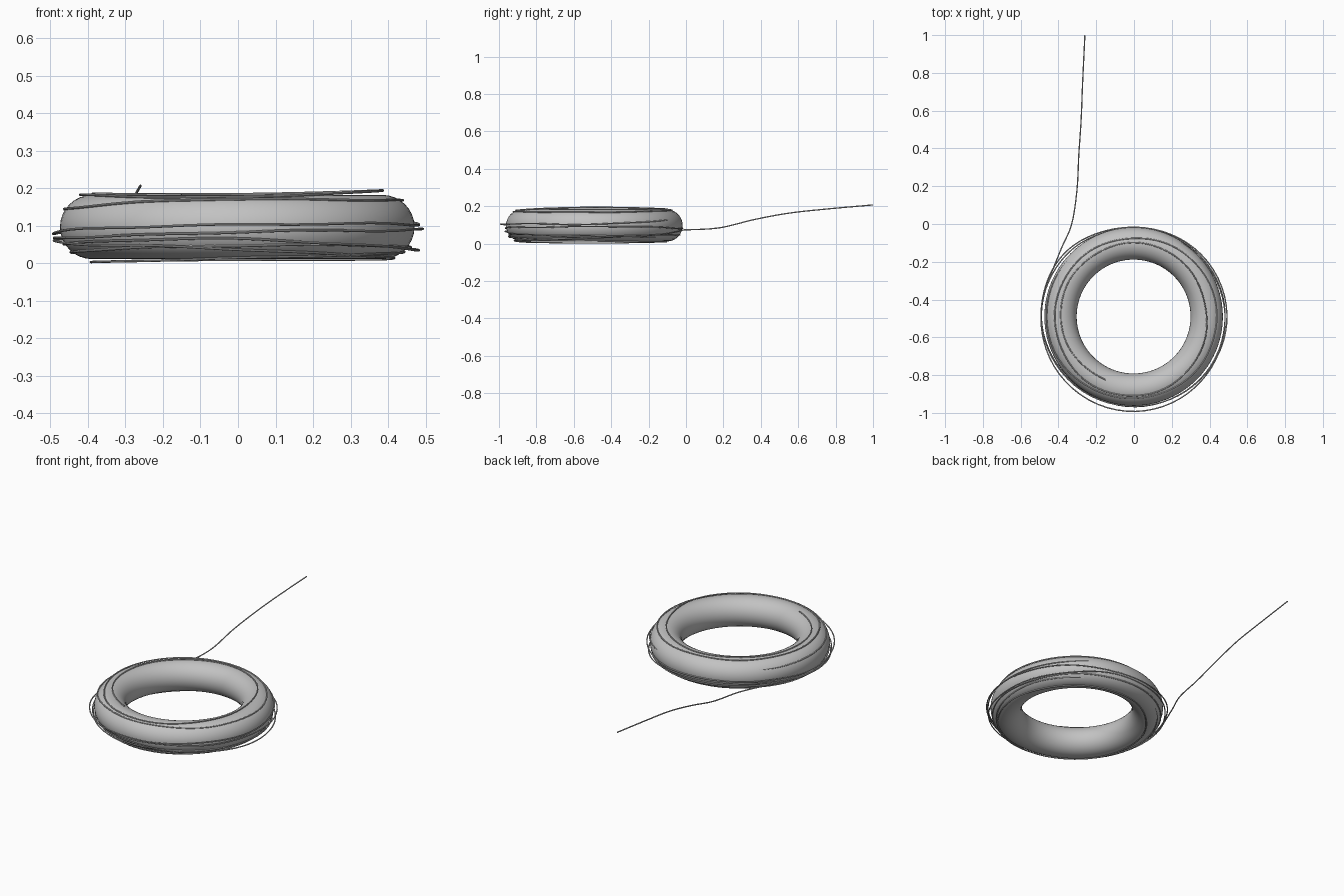
import bpy
from math import sin, cos, radians
from mathutils import Vector

cube = bpy.data.objects.get("Cube")
if cube:
    bpy.data.objects.remove(cube, do_unlink=True)

CENTRE = Vector((-0.002, -0.490, 0.097))
RING_R, TUBE_R, CORD_R = 0.387, 0.0855, 0.0034


def material(name, value):
    mat = bpy.data.materials.new(name)
    mat.use_nodes = True
    colour = (value, value, value, 1)
    mat.diffuse_color = colour
    mat.node_tree.nodes["Principled BSDF"].inputs["Base Color"].default_value = colour
    return mat


def smooth_path(keys, steps):
    """Catmull-Rom curve through the keys."""
    keys = [Vector(k) for k in keys]
    pts = [keys[0]] + keys + [keys[-1]]
    out = []
    for a, b, c, d in zip(pts, pts[1:], pts[2:], pts[3:]):
        for i in range(steps):
            t = i / steps
            out.append(0.5 * (2 * b + (c - a) * t + (2 * a - 5 * b + 4 * c - d) * t ** 2
                              + (3 * b - a - 3 * c + d) * t ** 3))
    return out + [keys[-1]]


def on_ring(turn, phi, slack):
    """Point above the ring surface: turns round the ring, angle round the tube."""
    theta = radians(246 - 360 * turn)
    phi = radians(phi + sin(turn * 23) + sin(turn * 41))
    rad = TUBE_R + slack
    r = RING_R + rad * cos(phi)
    return CENTRE + Vector((r * cos(theta), r * sin(theta), rad * sin(phi)))


grey = material("grey", 0.54)

# Ring
bpy.ops.mesh.primitive_torus_add(location=CENTRE, major_radius=RING_R, minor_radius=TUBE_R,
                                 major_segments=96, minor_segments=32)
ring = bpy.context.object
ring.name = "ring"
ring.data.materials.append(grey)
bpy.ops.object.shade_smooth()

# Cord wound loosely from the top of the ring to its underside: turn, tube angle, slack
winding = [
    (0, 104, .002), (.18, 91, .003), (.43, 88, .002), (.68, 90, .012), (.93, 67, .002),
    (1.18, 70, .006), (1.43, 70, .002), (1.68, 52, .004), (1.93, 58, .002),
    (2.18, 32, .003), (2.43, 28, -.008), (2.68, 5, .012), (2.93, 4, .030),
    (3.18, -8, .020), (3.30, -4, .024), (3.43, -10, .002), (3.68, -3, .022), (3.93, -9, .004),
    (4.18, -18, .020), (4.30, -14, .014), (4.43, -18, .001), (4.68, -33, .030), (4.93, -20, .010),
    (5.18, -30, .003), (5.43, -35, .001), (5.68, -35, .008), (5.93, -34, .001),
    (6.18, -50, .003), (6.43, -50, -.006), (6.68, -48, .003), (6.93, -65, .006),
    (7.18, -88, .008), (7.43, -92, .002), (7.68, -72, .003), (7.93, -40, .008),
    (8.18, -20, .022), (8.25, -16, .022),
]
coil = [on_ring(*k) for k in smooth_path(winding, 16)]

# Loose tail trailing away behind
tail = [coil[-1], (-.385, -.13, .073), (-.33, 0, .074), (-.302, .18, .085), (-.292, .37, .13),
        (-.28, .55, .163), (-.272, .75, .185), (-.26, .999, .207)]
points = coil[:-1] + smooth_path(tail, 10)

curve = bpy.data.curves.new("cord", 'CURVE')
curve.dimensions = '3D'
curve.bevel_depth = CORD_R
curve.bevel_resolution = 2
curve.use_fill_caps = True
spline = curve.splines.new('POLY')
spline.points.add(len(points) - 1)
for p, co in zip(spline.points, points):
    p.co = (*co, 1)
cord = bpy.data.objects.new("cord", curve)
bpy.context.collection.objects.link(cord)
curve.materials.append(grey)

# Turn the cord into a smooth mesh
bpy.ops.object.select_all(action='DESELECT')
cord.select_set(True)
bpy.context.view_layer.objects.active = cord
bpy.ops.object.convert(target='MESH')
bpy.ops.object.shade_smooth_by_angle()
